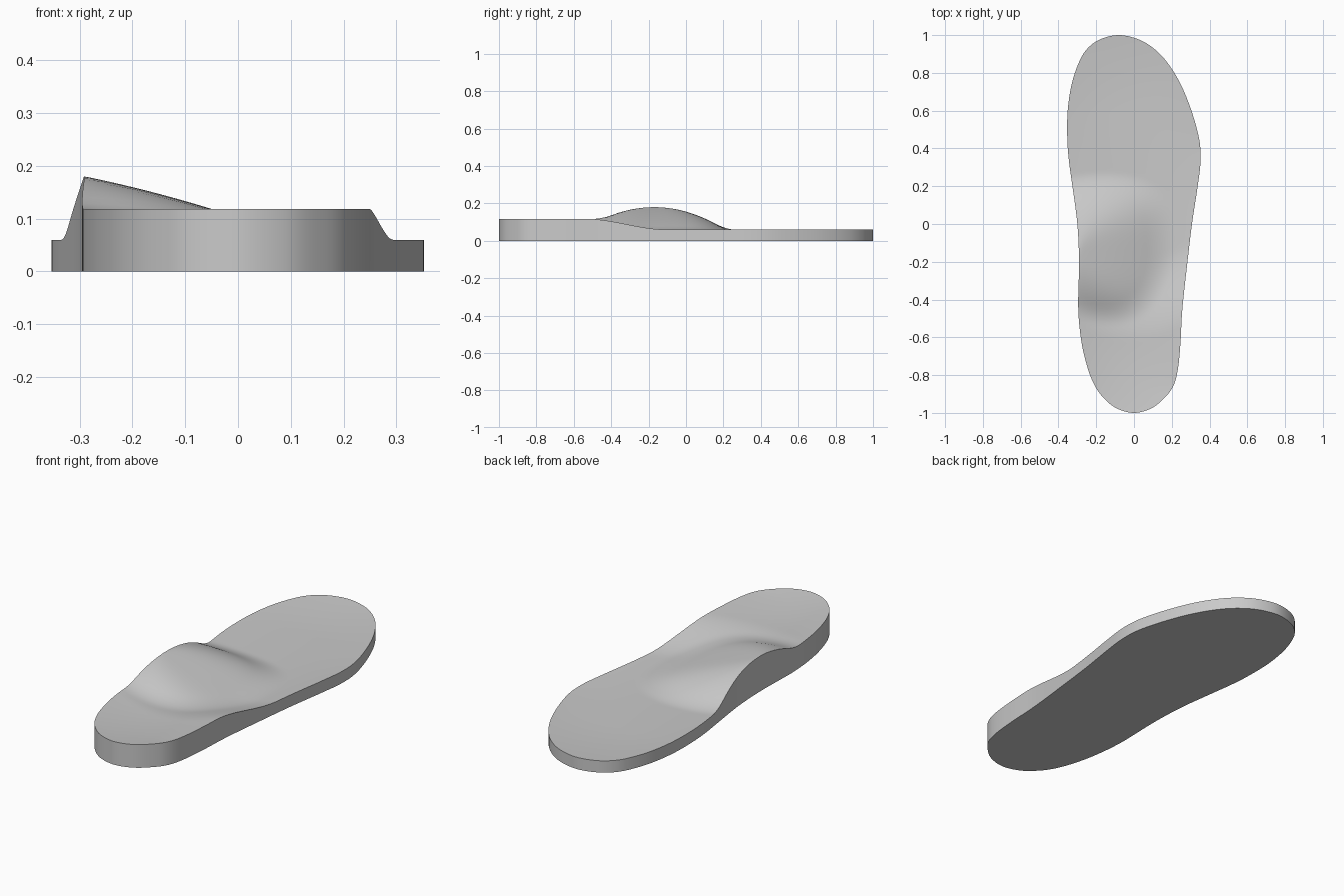
import bpy
import bmesh
from mathutils import Vector

cube = bpy.data.objects.get("Cube")
if cube:
    bpy.data.objects.remove(cube, do_unlink=True)

# Outline stations from heel tip to toe tip: y, inner edge x, outer edge x
STATIONS = [
    (-1, 0, 0), (-.977, -.09, .09), (-.925, -.157, .157), (-.86, -.205, .207),
    (-.77, -.243, .232), (-.63, -.277, .246), (-.45, -.295, .256), (-.2, -.291, .283),
    (0, -.3, .307), (.2, -.326, .337), (.33, -.344, .352), (.45, -.353, .345),
    (.6, -.351, .304), (.74, -.33, .247), (.85, -.294, .18),
    (.925, -.25, .11), (.977, -.18, .025), (1, -.08, -.08),
]
STEPS = 8
COLUMNS = 56


def smoothstep(low, high, value):
    t = min(max((value - low) / (high - low), 0), 1)
    return t * t * (3 - 2 * t)


def smooth_max(a, b, blend):
    h = max(blend - abs(a - b), 0) / blend
    return max(a, b) + h * h * blend / 4


def edge_curve(side):
    """Smooth curve along one edge, rounded into the other edge at both tips."""
    other = 3 - side
    pts = [Vector((s[side], s[0])) for s in STATIONS]
    first, last = STATIONS[1], STATIONS[-2]
    pts = [Vector((first[other], first[0]))] + pts + [Vector((last[other], last[0]))]
    curve = []
    for a, b, c, d in zip(pts, pts[1:], pts[2:], pts[3:]):
        for i in range(STEPS):
            t = i / STEPS
            curve.append((2 * b + (c - a) * t + (2 * a - 5 * b + 4 * c - d) * t**2
                          + (3 * b - a - 3 * c + d) * t**3) / 2)
    return curve + [pts[-2]]


def top_height(x, y, across):
    # Distance from the rim: zero on the outline, one along the middle
    tip = min(max(1 - abs(y), 0) / .4, 1)
    inside = (1 - (2 * across - 1) ** 2) * tip * (2 - tip)
    # Raised heel falling to a thin forefoot, dished inside the rim
    heel = 1 - smoothstep(-.54, -.1, y + .08 * inside)
    base = .06 + .058 * heel - inside * (.016 + .006 * heel)
    # Arch support: half-round dome, highest on the inner edge
    u, dy = max(x + .29, 0) / .41, y + .17
    fall_across = .7 * u + .3 * u * u
    fall_along = 6.9 * dy * dy
    dome = .18 - .12 * (fall_across ** 2 + fall_along ** 2) ** .5
    return smooth_max(base, dome, .035)


# Insole body: curved top, flat underside and upright walls
bm = bmesh.new()
top, bottom = [], []
for left, right in zip(edge_curve(1), edge_curve(2)):
    top_row, bottom_row = [], []
    for j in range(COLUMNS + 1):
        across = j / COLUMNS
        p = left.lerp(right, across)
        top_row.append(bm.verts.new((p.x, p.y, top_height(p.x, p.y, across))))
        bottom_row.append(bm.verts.new((p.x, p.y, 0)))
    top.append(top_row)
    bottom.append(bottom_row)

for i in range(len(top) - 1):
    for j in range(COLUMNS):
        for grid in (top, bottom):
            bm.faces.new((grid[i][j], grid[i][j + 1], grid[i + 1][j + 1], grid[i + 1][j]))
    for j in (0, COLUMNS):
        bm.faces.new((bottom[i][j], bottom[i + 1][j], top[i + 1][j], top[i][j]))

bmesh.ops.remove_doubles(bm, verts=bm.verts, dist=.00005)
bmesh.ops.recalc_face_normals(bm, faces=bm.faces)
mesh = bpy.data.meshes.new("insole")
bm.to_mesh(mesh)
bm.free()
insole = bpy.data.objects.new("insole", mesh)
bpy.context.collection.objects.link(insole)

# Plain grey foam
GREY = (.59, .59, .59, 1)
grey = bpy.data.materials.new("grey_foam")
grey.use_nodes = True
grey.diffuse_color = GREY
grey.node_tree.nodes["Principled BSDF"].inputs["Base Color"].default_value = GREY
mesh.materials.append(grey)

bpy.ops.object.select_all(action='DESELECT')
insole.select_set(True)
bpy.context.view_layer.objects.active = insole
bpy.ops.object.shade_smooth_by_angle(angle=.6)
